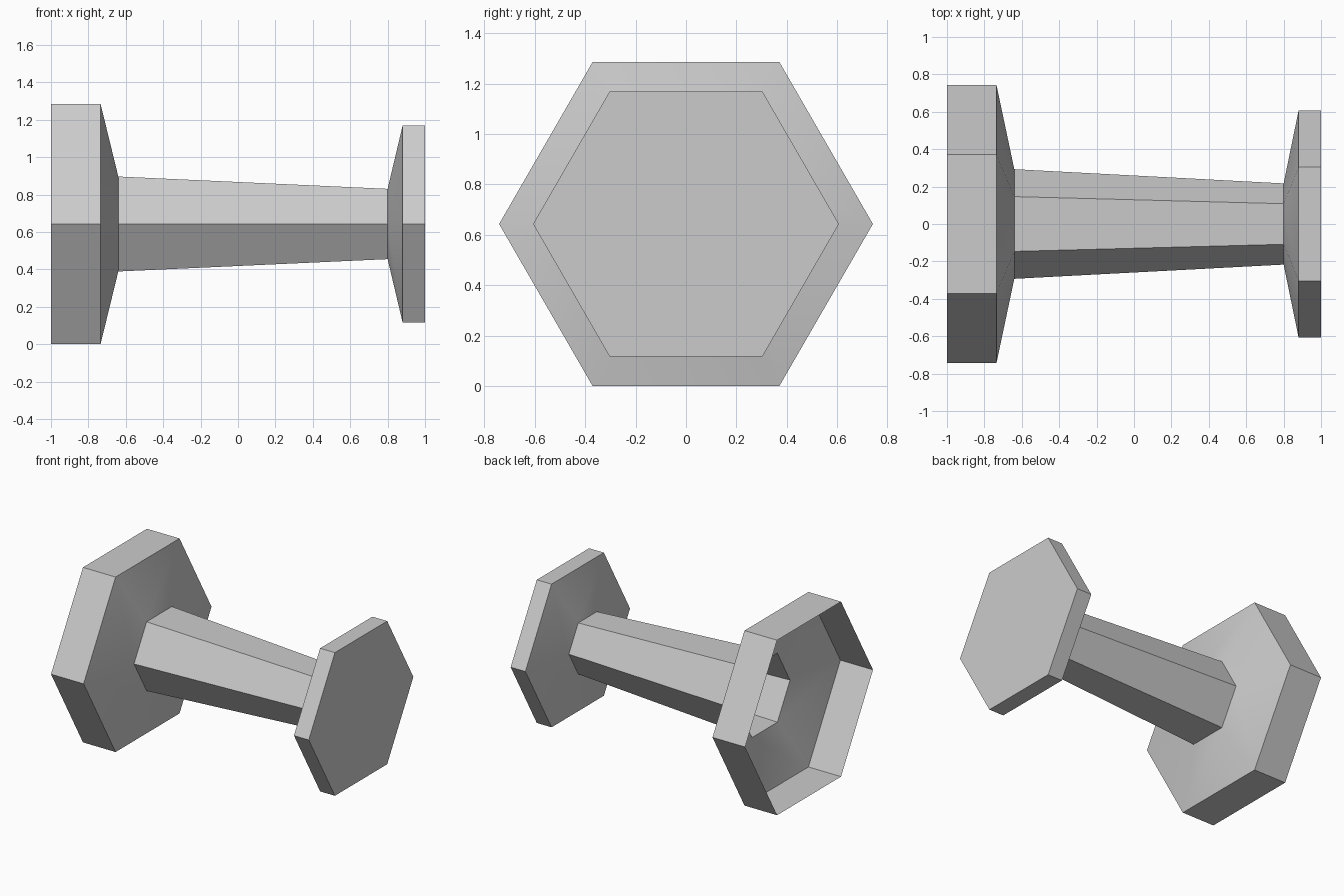
import bpy, bmesh, math

if "Cube" in bpy.data.objects:
    bpy.data.objects.remove(bpy.data.objects["Cube"])

SIDES = 6
CENTRE_Z = 0.643

grey = bpy.data.materials.new("plain grey")
grey.diffuse_color = (0.6, 0.6, 0.6, 1)
grey.use_nodes = True
grey.node_tree.nodes["Principled BSDF"].inputs["Base Color"].default_value = grey.diffuse_color

# Profile along x: (position, corner radius)
profile = [
    (-1.00, 0.742), (-0.735, 0.742),   # large flange rim, open end
    (-0.64, 0.293), (0.80, 0.217),     # tapered shaft
    (0.88, 0.607), (1.00, 0.607),      # small flange rim, capped end
]

bm = bmesh.new()
rings = []
for x, r in profile:
    ring = []
    for i in range(SIDES):
        a = 2 * math.pi * i / SIDES
        ring.append(bm.verts.new((x, r * math.cos(a), CENTRE_Z + r * math.sin(a))))
    rings.append(ring)

# Thin hollow walls between neighbouring rings
for a, b in zip(rings, rings[1:]):
    for i in range(SIDES):
        j = (i + 1) % SIDES
        bm.faces.new((a[i], a[j], b[j], b[i]))

# Flat cap on the small end
bm.faces.new(rings[-1])
bm.normal_update()

mesh = bpy.data.meshes.new("hexagonal_spool")
bm.to_mesh(mesh)
bm.free()
mesh.materials.append(grey)
spool = bpy.data.objects.new("hexagonal_spool", mesh)
bpy.context.collection.objects.link(spool)

# Soft flange slopes, sharp hexagonal edges
bpy.context.view_layer.objects.active = spool
spool.select_set(True)
bpy.ops.object.shade_smooth_by_angle(angle=math.radians(30))
